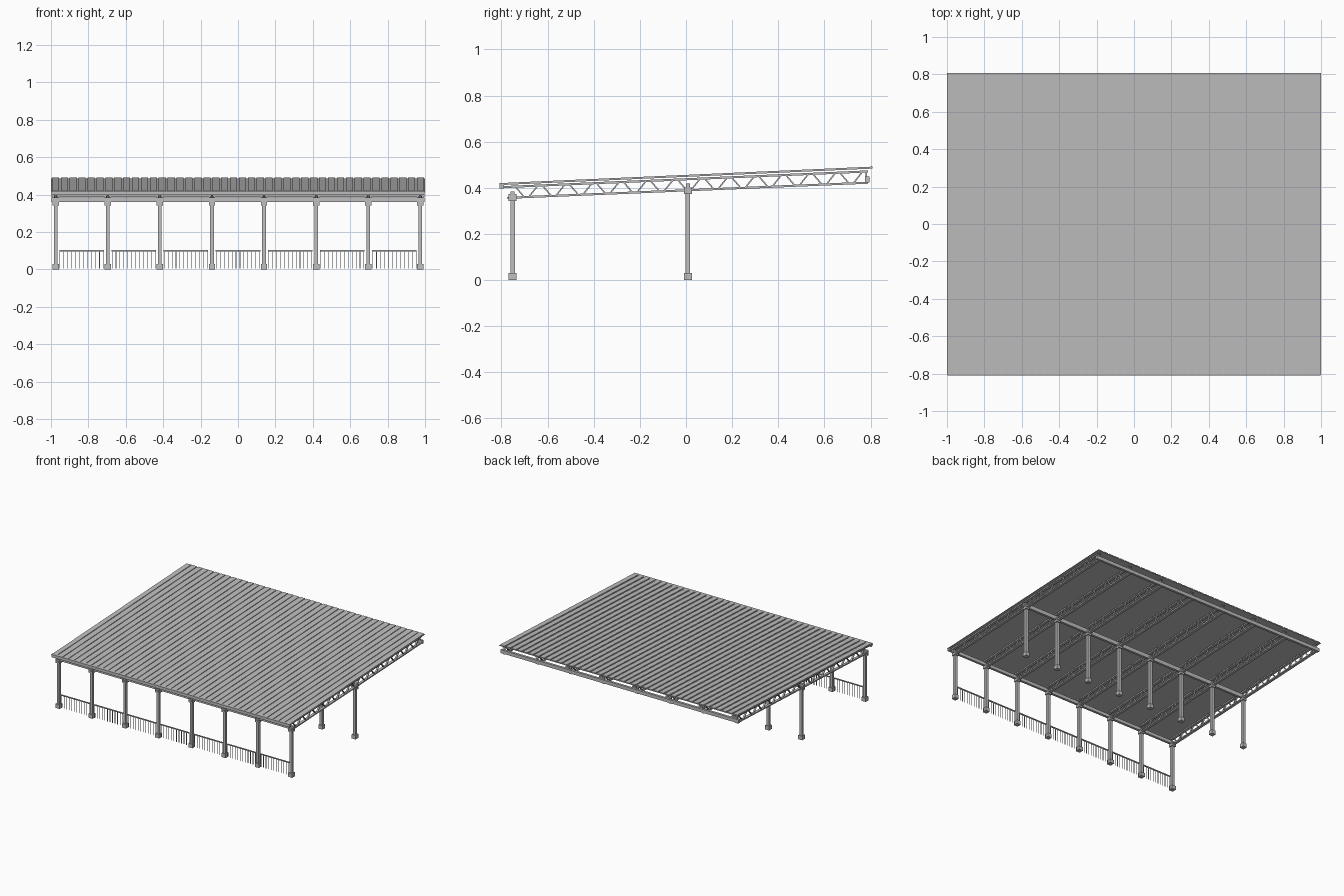
import bpy, bmesh, math

if "Cube" in bpy.data.objects:
    bpy.data.objects.remove(bpy.data.objects["Cube"])

steel = bpy.data.materials.new("steel grey")
steel.diffuse_color = (0.52, 0.52, 0.52, 1)
steel.use_nodes = True
steel.node_tree.nodes["Principled BSDF"].inputs["Base Color"].default_value = steel.diffuse_color

BAYS = 7
POST_X = [-0.975 + 1.95 * i / BAYS for i in range(BAYS + 1)]
FRONT_Y, MID_Y = -0.752, 0.008


def prism(bm, x, width, outline):
    """Extrude a (y, z) outline along x, centred on x."""
    sides = [[bm.verts.new((x + s * width / 2, y, z)) for y, z in outline] for s in (-1, 1)]
    n = len(outline)
    bm.faces.new(sides[0])
    bm.faces.new(sides[1][::-1])
    for i in range(n):
        j = (i + 1) % n
        bm.faces.new((sides[0][j], sides[0][i], sides[1][i], sides[1][j]))


def box(bm, x, y, z0, z1, wx, wy):
    prism(bm, x, wx, [(y - wy / 2, z0), (y + wy / 2, z0), (y + wy / 2, z1), (y - wy / 2, z1)])


def bar(bm, x, width, a, b, t):
    """Straight bar between two (y, z) points with thickness t."""
    dy, dz = b[0] - a[0], b[1] - a[1]
    k = t / 2 / math.hypot(dy, dz)
    ny, nz = -dz * k, dy * k
    prism(bm, x, width, [(a[0] - ny, a[1] - nz), (b[0] - ny, b[1] - nz),
                         (b[0] + ny, b[1] + nz), (a[0] + ny, a[1] + nz)])


def finish(bm, name):
    bmesh.ops.recalc_face_normals(bm, faces=bm.faces)
    mesh = bpy.data.meshes.new(name)
    bm.to_mesh(mesh)
    bm.free()
    mesh.materials.append(steel)
    bpy.context.collection.objects.link(bpy.data.objects.new(name, mesh))


# Roof sheet with raised pans running down the slope
def roof_z(y):
    return 0.4495 + 0.0442 * y


bm = bmesh.new()
bar(bm, 0, 2.0, (-0.808, roof_z(-0.808)), (0.808, roof_z(0.808)), 0.004)
finish(bm, "roof_sheet")

bm = bmesh.new()
RIBS = 42
for i in range(RIBS):
    bar(bm, -1 + (i + 0.5) * 2 / RIBS, 0.038,
        (-0.808, roof_z(-0.808) + 0.004), (0.808, roof_z(0.808) + 0.004), 0.005)
finish(bm, "roof_ribs")


# Trusses: sloping chords with zigzag webbing
def top_z(y):
    return 0.437 + 0.043 * y


def low_z(y):
    return 0.389 + 0.042 * y


PANELS = 13
Y0, Y1 = -0.75, 0.775
STEP = (Y1 - Y0) / PANELS
for n, x in enumerate(POST_X):
    bm = bmesh.new()
    bar(bm, x, 0.02, (-0.79, top_z(-0.79)), (0.79, top_z(0.79)), 0.009)
    bar(bm, x, 0.02, (-0.775, low_z(-0.775)), (0.79, low_z(0.79)), 0.009)
    for i in range(PANELS):
        y = Y0 + i * STEP
        ya, yb, yc, yd = (y + f * STEP for f in (0.08, 0.42, 0.58, 0.92))
        bar(bm, x, 0.012, (ya, top_z(ya)), (yb, low_z(yb)), 0.006)
        bar(bm, x, 0.012, (yc, low_z(yc)), (yd, top_z(yd)), 0.006)
    box(bm, x, 0.782, low_z(0.782), top_z(0.782), 0.012, 0.006)
    finish(bm, f"truss_{n + 1}")

# Posts with foot blocks and caps, in a front and a middle row
for row, y, top in (("front", FRONT_Y, 0.372), ("middle", MID_Y, 0.402)):
    for n, x in enumerate(POST_X):
        bm = bmesh.new()
        box(bm, x, y, 0, 0.03, 0.034, 0.034)
        box(bm, x, y, 0.03, top - 0.03, 0.02, 0.02)
        box(bm, x, y, top - 0.03, top, 0.034, 0.034)
        finish(bm, f"{row}_post_{n + 1}")

# Long members running across the width
for name, y, z0, z1, w in (("front_beam", FRONT_Y, 0.360, 0.385, 0.018),
                           ("middle_beam", MID_Y, 0.388, 0.418, 0.018),
                           ("gutter", -0.799, 0.398, 0.420, 0.020),
                           ("rear_rail", 0.786, 0.424, 0.450, 0.018)):
    bm = bmesh.new()
    box(bm, 0, y, z0, z1, 1.996, w)
    finish(bm, name)

# Railing panel in each front bay
BALUSTERS = 12
for n in range(BAYS):
    a, b = POST_X[n] + 0.02, POST_X[n + 1] - 0.02
    bm = bmesh.new()
    box(bm, (a + b) / 2, FRONT_Y, 0.097, 0.104, b - a, 0.008)
    for i in range(BALUSTERS):
        box(bm, a + 0.003 + (b - a - 0.006) * i / (BALUSTERS - 1), FRONT_Y, 0.004, 0.098, 0.003, 0.003)
    finish(bm, f"railing_{n + 1}")
